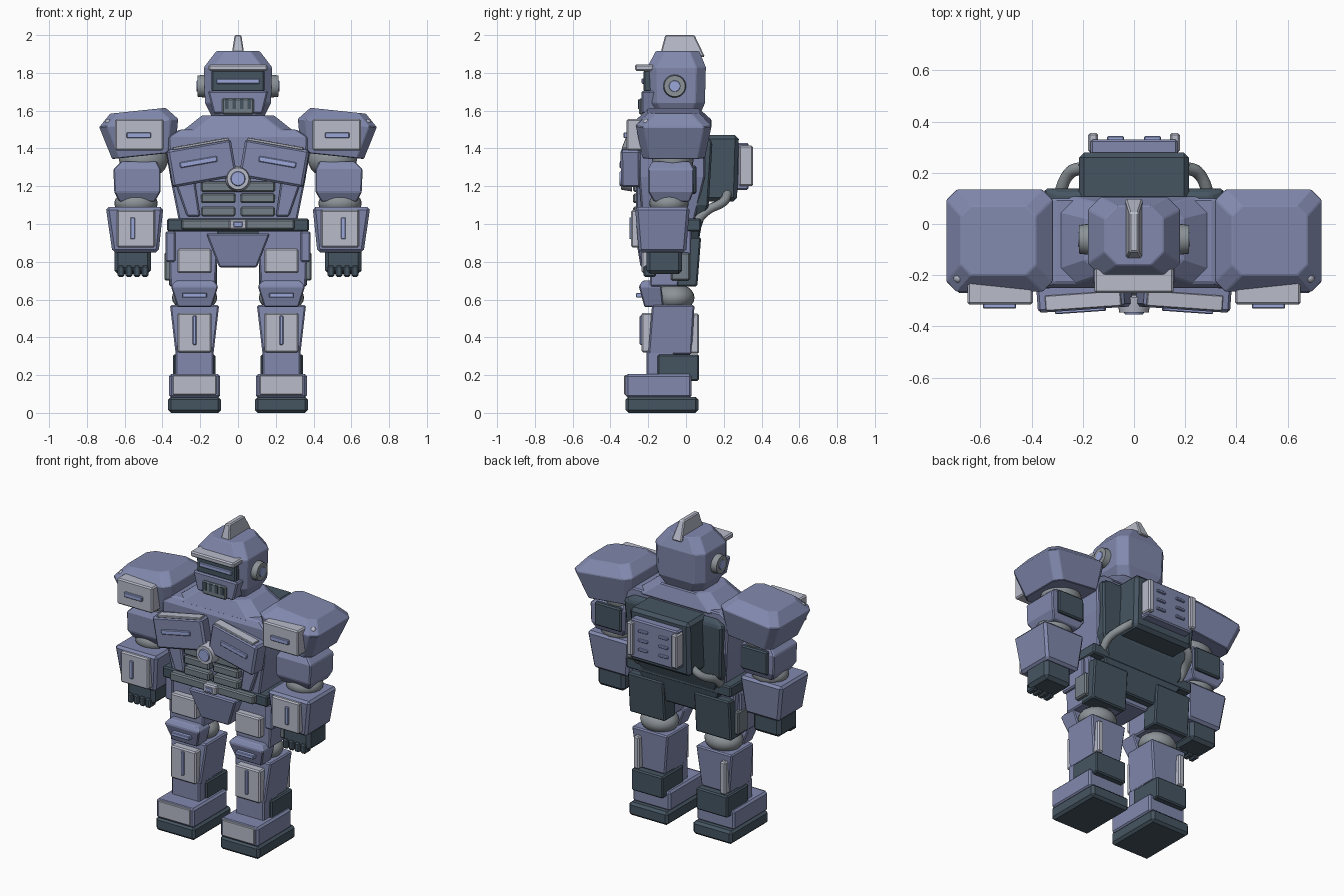
import bpy
import bmesh
from math import radians, pi
from mathutils import Matrix, Vector

cube = bpy.data.objects.get("Cube")
if cube:
    bpy.data.objects.remove(cube, do_unlink=True)


def material(name, *rgb):
    mat = bpy.data.materials.new(name)
    mat.use_nodes = True
    mat.diffuse_color = (*rgb, 1)
    mat.node_tree.nodes["Principled BSDF"].inputs["Base Color"].default_value = (*rgb, 1)
    return mat


BLUE = material("armour_blue", .22, .25, .42)
LIGHT = material("pale_grey", .48, .5, .59)
DARK = material("dark_slate", .06, .09, .12)
JOINT = material("joint_grey", .26, .29, .31)
VENT = material("vent_grey", .17, .21, .24)
LAMP = material("lamp_blue", .32, .38, .68)


def finish(bm, name, mat, bevel=0.0, mirror=False, turn=None):
    """Turn a bmesh into an object; turn = (pivot, euler degrees) rotates it."""
    if turn:
        pivot, angles = Vector(turn[0]), turn[1]
        rot = Matrix.Identity(3)
        for axis, angle in zip("XYZ", angles):
            rot = Matrix.Rotation(radians(angle), 3, axis) @ rot
        bmesh.ops.rotate(bm, verts=bm.verts, cent=pivot, matrix=rot)
    bmesh.ops.recalc_face_normals(bm, faces=bm.faces)
    mesh = bpy.data.meshes.new(name)
    bm.to_mesh(mesh)
    bm.free()
    mesh.materials.append(mat)
    obj = bpy.data.objects.new(name, mesh)
    bpy.context.collection.objects.link(obj)
    if bevel:
        mod = obj.modifiers.new("edge_bevel", "BEVEL")
        mod.width, mod.segments = bevel, 1
    if mirror:
        obj.modifiers.new("mirror_sides", "MIRROR")
    return obj


def loft(name, mat, levels, cut=0.0, **options):
    """Stack rectangles (z, x range, y range), with corners cut off, into a solid."""
    bm = bmesh.new()
    rings = []
    for z, (left, right), (front, back) in levels:
        if cut:
            points = [(left + cut, front), (right - cut, front), (right, front + cut), (right, back - cut),
                      (right - cut, back), (left + cut, back), (left, back - cut), (left, front + cut)]
        else:
            points = [(left, front), (right, front), (right, back), (left, back)]
        rings.append([bm.verts.new((x, y, z)) for x, y in points])
    for low, high in zip(rings, rings[1:]):
        for i in range(len(low)):
            j = (i + 1) % len(low)
            bm.faces.new((low[i], low[j], high[j], high[i]))
    bm.faces.new(rings[0])
    bm.faces.new(rings[-1])
    return finish(bm, name, mat, **options)


def block(name, mat, x, y, z, top_x=None, top_y=None, bevel=.008, **options):
    """Box given by its ranges, optionally with a different top."""
    return loft(name, mat, [(z[0], x, y), (z[1], top_x or x, top_y or y)], bevel=bevel, **options)


def centred(half):
    return (-half, half)


def disc(name, mat, centre, radius, depth, axis, tip=1.0, **options):
    bm = bmesh.new()
    turn = Matrix.Rotation(pi / 2, 4, axis)
    bmesh.ops.create_cone(bm, cap_ends=True, segments=24, radius1=radius, radius2=radius * tip,
                          depth=depth, matrix=Matrix.Translation(centre) @ turn)
    return smooth(finish(bm, name, mat, **options))


def ball(name, mat, centre, size, **options):
    bm = bmesh.new()
    bmesh.ops.create_uvsphere(bm, u_segments=24, v_segments=12, radius=1,
                              matrix=Matrix.Translation(centre) @ Matrix.Diagonal((*size, 1)))
    return smooth(finish(bm, name, mat, **options))


def smooth(obj):
    bpy.ops.object.select_all(action="DESELECT")
    obj.select_set(True)
    bpy.context.view_layer.objects.active = obj
    bpy.ops.object.shade_smooth_by_angle(angle=radians(35))
    return obj


pair = {"mirror": True}

# Feet and ankles
block("boot_sole", DARK, x=(.09, .37), y=(-.32, .065), z=(0, .085), bevel=.015, **pair)
block("boot_upper", BLUE, x=(.095, .365), y=(-.32, .03), z=(.08, .205), bevel=.012, **pair)
block("toe_plate", LIGHT, x=(.115, .345), y=(-.327, -.3), z=(.095, .2), bevel=.004, **pair)
block("ankle_guard", BLUE, x=(.13, .33), y=(-.21, -.06), z=(.19, .33), **pair)
block("heel_block", DARK, x=(.12, .345), y=(-.15, .07), z=(.17, .31), **pair)

# Shins and knees
block("shin", BLUE, x=(.13, .33), y=(-.2, .03), z=(.31, .57),
      top_x=(.1, .36), top_y=(-.18, .045), **pair)
block("shin_plate", LIGHT, x=(.14, .32), y=(-.235, -.17), z=(.32, .53), **pair)
block("shin_lamp", LAMP, x=(.22, .24), y=(-.245, -.22), z=(.36, .515), bevel=.004, **pair)
block("calf_strip", LIGHT, x=(.29, .33), y=(.02, .07), z=(.315, .525), **pair)
ball("knee_joint", JOINT, (.23, -.06, .61), (.12, .105, .075), **pair)
loft("knee_guard", BLUE, [(.56, (.14, .32), (-.22, -.12)), (.67, (.105, .355), (-.25, -.13)),
                          (.7, (.13, .33), (-.23, -.13))], bevel=.006, **pair)
block("knee_lamp", LAMP, x=(.165, .295), y=(-.265, -.23), z=(.61, .635), bevel=.004, **pair)

# Thighs
block("thigh", BLUE, x=(.12, .36), y=(-.19, .03), z=(.67, .97), top_x=(.1, .37), **pair)
block("thigh_plate", LIGHT, x=(.14, .32), y=(-.235, -.17), z=(.74, .87), **pair)
block("thigh_back", DARK, x=(.11, .365), y=(-.05, .06), z=(.67, .93), top_y=(-.05, .08), **pair)
block("hip_pouch", VENT, x=(.35, .39), y=(-.08, .02), z=(.7, .85), **pair)
block("hip_guard", BLUE, x=(.33, .385), y=(-.2, -.01), z=(.8, .96), **pair)

# Pelvis and belt
block("pelvis", BLUE, x=centred(.1), y=(-.24, .0), z=(.77, .95), top_x=centred(.17), top_y=(-.27, .02))
block("rear_guard", DARK, x=centred(.2), y=(-.08, .05), z=(.8, .98), top_x=centred(.3), top_y=(-.08, .08))
block("belt", DARK, x=centred(.375), y=(-.24, .08), z=(.96, 1.03))
block("belt_front", VENT, x=centred(.3), y=(-.275, -.2), z=(.97, 1.025))
block("belt_buckle", LIGHT, x=centred(.048), y=(-.295, -.25), z=(.97, 1.025))
block("buckle_lamp", LAMP, x=centred(.025), y=(-.3, -.28), z=(.985, 1.01), bevel=.003)

# Torso
loft("torso", BLUE, [(1, centred(.31), (-.23, .04)), (1.25, centred(.36), (-.25, .1)),
                     (1.46, centred(.37), (-.25, .1)), (1.5, centred(.31), (-.23, .1))], bevel=.008)
loft("collar", BLUE, [(1.48, centred(.31), (-.24, .11)), (1.575, centred(.19), (-.2, .08))],
     cut=.06, bevel=.006)
loft("back_shell", DARK, [(.95, centred(.25), (-.02, .07)), (1.1, centred(.33), (-.02, .12)),
                          (1.43, centred(.35), (.02, .14)), (1.46, centred(.3), (.02, .12))], bevel=.01)
block("belly_vent_top", VENT, x=centred(.195), y=(-.28, -.22), z=(1.17, 1.225))
for row, z in enumerate((1.04, 1.11)):
    block(f"belly_vent_{row}", VENT, x=(.013, .195), y=(-.28, -.2), z=(z, z + .052), **pair)
block("belly_side_rib", BLUE, x=(.2, .27), y=(-.265, -.2), z=(1.04, 1.24), top_x=(.23, .34), **pair)

# Chest plates, tilted up towards the middle
tilt = ((.2, -.3, 1.32), (0, 10, -4))
block("chest_plate", BLUE, x=(.02, .365), y=(-.335, -.23), z=(1.22, 1.42), bevel=.012, turn=tilt, **pair)
block("chest_trim", LIGHT, x=(.03, .33), y=(-.33, -.27), z=(1.415, 1.43), bevel=.003, turn=tilt, **pair)
block("chest_lamp", LAMP, x=(.11, .31), y=(-.345, -.32), z=(1.315, 1.345), bevel=.004, turn=tilt, **pair)
disc("chest_ring", LIGHT, (0, -.315, 1.24), .068, .06, "X", tip=.85)
disc("chest_core", LAMP, (0, -.345, 1.24), .042, .016, "X", tip=.85)

# Backpack
block("backpack", DARK, x=centred(.215), y=(.08, .27), z=(1.12, 1.47), top_y=(.08, .28), bevel=.02)
block("backpack_panel", BLUE, x=centred(.17), y=(.26, .33), z=(1.18, 1.43))
block("backpack_strip", LIGHT, x=(.14, .18), y=(.28, .355), z=(1.2, 1.415), **pair)
for row in range(3):
    z = 1.24 + row * .06
    for column, x in enumerate((.04, .095)):
        if column == 0:
            block(f"pack_lamp_{row}", LAMP, x=(x, x + .065), y=(.32, .343), z=(z, z + .015), bevel=.003, **pair)
curve = bpy.data.curves.new("backpack_pipe", "CURVE")
curve.dimensions = "3D"
curve.bevel_depth, curve.bevel_resolution = .025, 2
spline = curve.splines.new("BEZIER")
path = [(.2, .22, 1.16), (.25, .2, 1.12), (.29, .11, 1.07), (.29, .06, 1.02)]
spline.bezier_points.add(len(path) - 1)
for point, position in zip(spline.bezier_points, path):
    point.co = position
    point.handle_left_type = point.handle_right_type = "AUTO"
curve.materials.append(JOINT)
pipe = bpy.data.objects.new("backpack_pipe", curve)
bpy.context.collection.objects.link(pipe)
pipe.modifiers.new("mirror_sides", "MIRROR")

# Shoulders
slope = ((.52, -.06, 1.48), (0, 6, 0))
loft("shoulder_pad", BLUE, [(1.36, (.345, .68), (-.23, .1)), (1.535, (.31, .73), (-.265, .135)),
                            (1.6, (.37, .665), (-.2, .07))], cut=.04, bevel=.004, turn=slope, **pair)
block("shoulder_plate", LIGHT, x=(.395, .65), y=(-.315, -.2), z=(1.39, 1.555), **pair)
block("shoulder_lamp", LAMP, x=(.46, .59), y=(-.33, -.3), z=(1.455, 1.485), bevel=.004, **pair)
ball("shoulder_bolt", LIGHT, (.685, -.21, 1.535), (.02, .02, .02), **pair)
ball("shoulder_joint", JOINT, (.5, -.07, 1.34), (.13, .11, .1), **pair)

# Arms
loft("upper_arm", BLUE, [(1.12, (.44, .63), (-.17, .02)), (1.17, (.41, .655), (-.2, .04)),
                         (1.29, (.41, .66), (-.2, .04)), (1.33, (.43, .62), (-.18, .02))], bevel=.006, **pair)
block("upper_arm_back", DARK, x=(.43, .62), y=(-.03, .055), z=(1.16, 1.31), **pair)
ball("elbow_joint", JOINT, (.54, -.09, 1.11), (.115, .105, .07), **pair)
block("forearm", BLUE, x=(.42, .665), y=(-.25, .0), z=(.85, 1.09), top_x=(.395, .7),
      top_y=(-.27, .02), bevel=.015, **pair)
block("forearm_plate", LIGHT, x=(.44, .64), y=(-.29, -.2), z=(.875, 1.075), **pair)
block("forearm_lamp", LAMP, x=(.545, .57), y=(-.3, -.27), z=(.92, 1.035), bevel=.004, **pair)
block("hand", DARK, x=(.46, .655), y=(-.21, -.02), z=(.735, .87), bevel=.02, **pair)
for finger in range(4):
    x = .475 + finger * .042
    block(f"finger_{finger}", DARK, x=(x, x + .036), y=(-.225, -.16), z=(.72, .78), **pair)

# Head
loft("helmet", BLUE, [(1.57, centred(.14), (-.17, .07)), (1.64, centred(.175), (-.2, .1)),
                      (1.83, centred(.18), (-.205, .105)), (1.915, centred(.115), (-.16, .07))],
     cut=.05, bevel=.004)
block("visor_recess", DARK, x=centred(.14), y=(-.225, -.15), z=(1.7, 1.815))
block("visor_lamp", LAMP, x=centred(.115), y=(-.235, -.2), z=(1.742, 1.77), bevel=.004)
block("brow", LIGHT, x=centred(.155), y=(-.27, -.17), z=(1.81, 1.845))
block("jaw", BLUE, x=centred(.13), y=(-.235, -.1), z=(1.585, 1.705), top_x=centred(.16))
block("mouth_vent", VENT, x=centred(.085), y=(-.25, -.2), z=(1.58, 1.665))
for slot in range(4):
    x = -.06 + slot * .04
    block(f"mouth_slot_{slot}", DARK, x=(x - .01, x + .01), y=(-.254, -.24), z=(1.61, 1.66), bevel=0)
block("crest", LIGHT, x=centred(.035), y=(-.14, .1), z=(1.885, 2), top_x=centred(.018),
      top_y=(-.11, .045), bevel=.006)
disc("ear_cap", JOINT, (.19, -.06, 1.73), .062, .05, "Y", tip=.9, **pair)
disc("ear_lamp", LAMP, (.212, -.06, 1.73), .035, .014, "Y", tip=.8, **pair)
